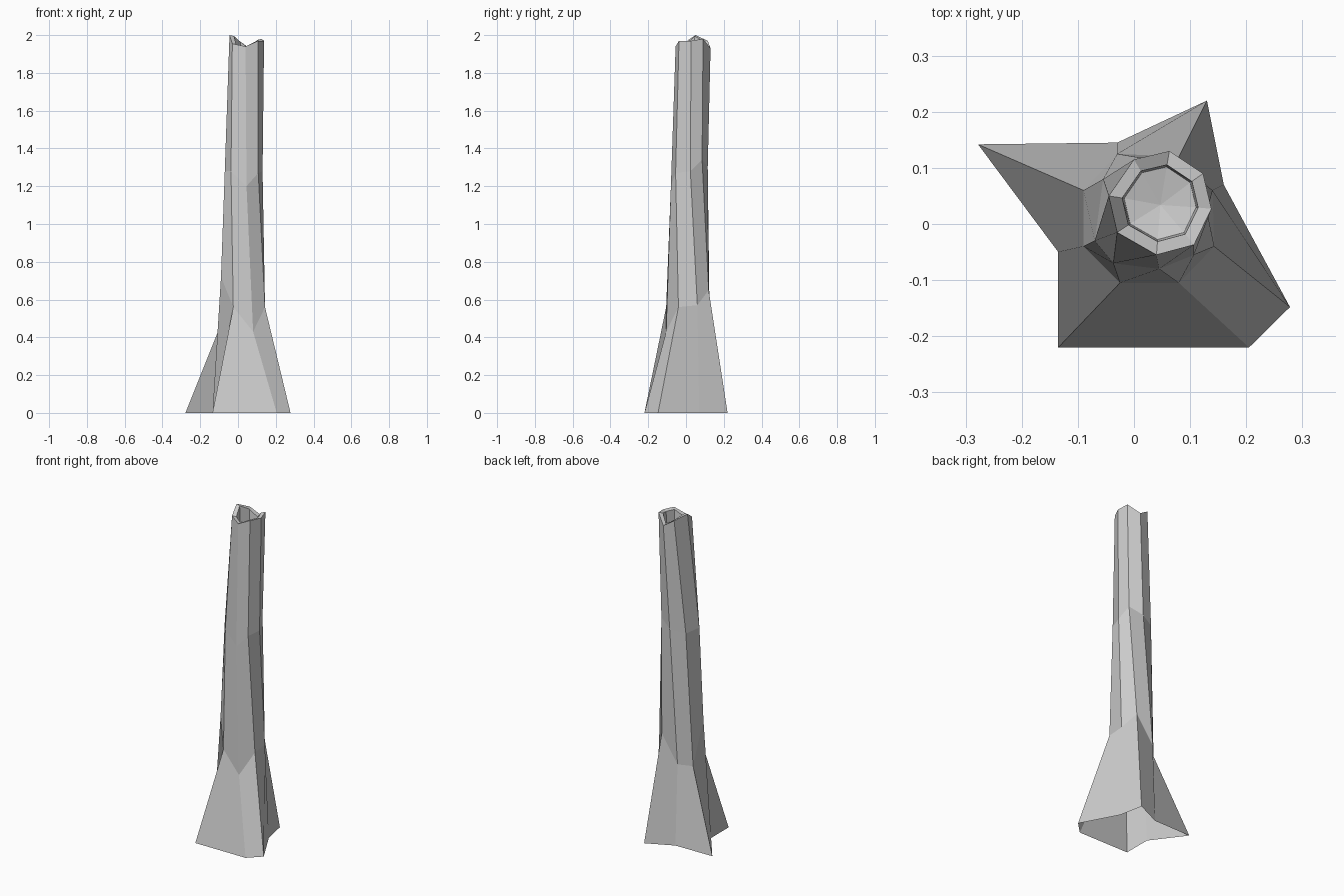
import bpy, bmesh

# Eight-sided cross-sections, counter-clockwise from the front-left root
base = [(-.135, -.22, 0), (.205, -.22, 0), (.278, -.148, 0), (.16, .07, 0),
        (.13, .22, 0), (-.03, .145, 0), (-.278, .142, 0), (-.135, -.05, 0)]
flare = [(-.025, -.105, .56), (.08, -.105, .43), (.143, -.04, .56), (.14, .06, .57),
         (.08, .12, .65), (-.03, .125, .49), (-.09, .06, .47), (-.09, -.04, .72)]
middle = [(-.037, -.07, 1.28), (.045, -.08, 1.2), (.107, -.055, 1.27), (.13, .023, 1.28),
          (.107, .085, 1.34), (.03, .115, 1.3), (-.055, .08, 1.28), (-.07, -.03, 1.28)]
rim = [(-.03, -.015, 1.955), (.04, -.055, 1.94), (.107, -.037, 1.97), (.138, .027, 1.97),
       (.123, .09, 1.98), (.063, .13, 1.93), (0, .115, 1.97), (-.045, .05, 2.0)]


def inset(ring, scale, z=None, drop=0):
    """Shrink a ring towards the hollow's centre."""
    cx, cy = .047, .036
    return [(cx + (x - cx) * scale, cy + (y - cy) * scale, z or h - drop)
            for x, y, h in ring]


# Trunk: open underneath, flared roots, broken rim and a shallow hollow
rings = [base, flare, middle, rim, inset(rim, .74, drop=.005), inset(rim, .70, z=1.895)]
bm = bmesh.new()
loops = [[bm.verts.new(p) for p in ring] for ring in rings]
for low, high in zip(loops, loops[1:]):
    for i in range(8):
        j = (i + 1) % 8
        bm.faces.new((low[i], low[j], high[j], high[i]))

# Hollow floor
centre = bm.verts.new((.047, .034, 1.88))
for i in range(8):
    bm.faces.new((loops[-1][i], loops[-1][(i + 1) % 8], centre))

mesh = bpy.data.meshes.new("tree_trunk")
bm.to_mesh(mesh)
bm.free()
trunk = bpy.data.objects.new("tree_trunk", mesh)
bpy.context.collection.objects.link(trunk)
